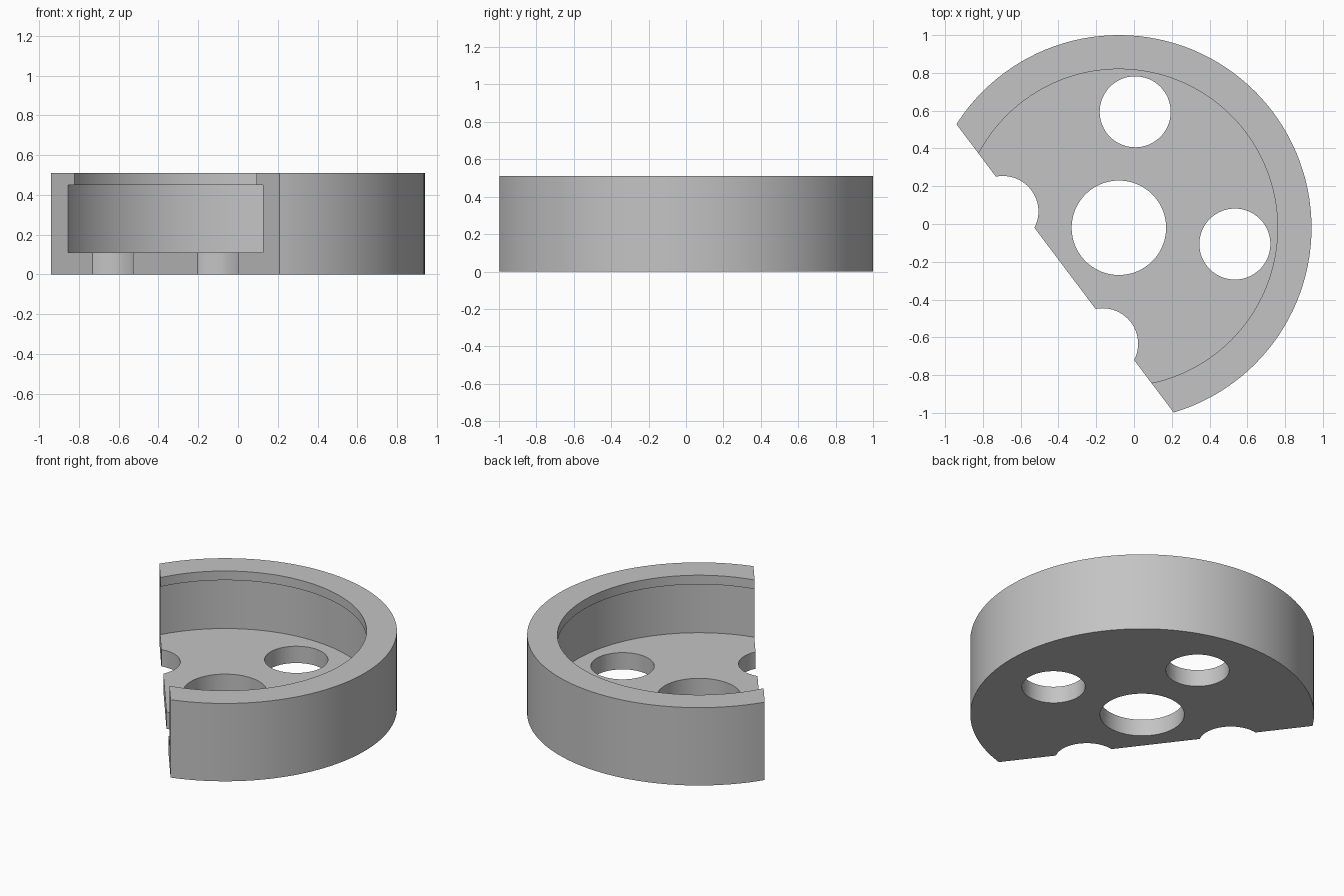
import bpy, bmesh, math
from mathutils import Matrix, Vector

if "Cube" in bpy.data.objects:
    bpy.data.objects.remove(bpy.data.objects["Cube"])

CX, CY = -0.08, -0.02          # axis of the round housing
CUT_ANGLE = math.radians(217)  # direction the flat cut faces
CUT_DIST = 0.357               # flat cut distance from the axis

grey = bpy.data.materials.new("plain grey")
grey.diffuse_color = (0.55, 0.55, 0.55, 1)
grey.use_nodes = True
grey.node_tree.nodes["Principled BSDF"].inputs["Base Color"].default_value = grey.diffuse_color


def to_object(name, bm):
    bmesh.ops.recalc_face_normals(bm, faces=bm.faces)
    mesh = bpy.data.meshes.new(name)
    bm.to_mesh(mesh)
    bm.free()
    mesh.materials.append(grey)
    obj = bpy.data.objects.new(name, mesh)
    bpy.context.collection.objects.link(obj)
    return obj


def lathe(name, profile, segments):
    """Revolve a closed (radius, height) profile around the housing axis."""
    bm = bmesh.new()
    rings = []
    for i in range(segments):
        a = 2 * math.pi * i / segments
        rings.append([bm.verts.new((CX + r * math.cos(a), CY + r * math.sin(a), z))
                      for r, z in profile])
    n = len(profile)
    for i in range(segments):
        p, q = rings[i], rings[(i + 1) % segments]
        for j in range(n):
            k = (j + 1) % n
            bm.faces.new((p[j], q[j], q[k], p[k]))
    return to_object(name, bm)


def cut(target, cutter):
    mod = target.modifiers.new("cut", 'BOOLEAN')
    mod.operation = 'DIFFERENCE'
    mod.solver = 'EXACT'
    mod.object = cutter
    bpy.context.view_layer.objects.active = target
    bpy.ops.object.modifier_apply(modifier=mod.name)
    bpy.data.objects.remove(cutter)


# Round cup: floor with centre hole, wall, and an overhanging inner lip
housing = lathe("round_housing", [
    (0.25, 0), (1.02, 0), (1.02, 0.51), (0.84, 0.51),
    (0.84, 0.45), (0.89, 0.45), (0.89, 0.11), (0.25, 0.11)], 128)

# Four floor holes, two of which are crossed by the flat cut
for i in range(4):
    a = CUT_ANGLE + math.radians(45 + 90 * i)
    bm = bmesh.new()
    bmesh.ops.create_cone(
        bm, cap_ends=True, segments=64, radius1=0.188, radius2=0.188, depth=0.3,
        matrix=Matrix.Translation((CX + 0.62 * math.cos(a), CY + 0.62 * math.sin(a), 0.06)))
    cut(housing, to_object("hole_cutter", bm))

# Flat side cut
bm = bmesh.new()
bmesh.ops.create_cube(
    bm, size=1,
    matrix=Matrix.Translation((CX, CY, 0)) @ Matrix.Rotation(CUT_ANGLE, 4, 'Z')
    @ Matrix.Translation((CUT_DIST + 1, 0, 0.25)) @ Matrix.Diagonal(Vector((2, 4, 2, 1))))
cut(housing, to_object("side_cutter", bm))

# Smooth round walls, crisp edges
bpy.ops.object.select_all(action='DESELECT')
housing.select_set(True)
bpy.context.view_layer.objects.active = housing
bpy.ops.object.shade_smooth_by_angle(angle=math.radians(30))
